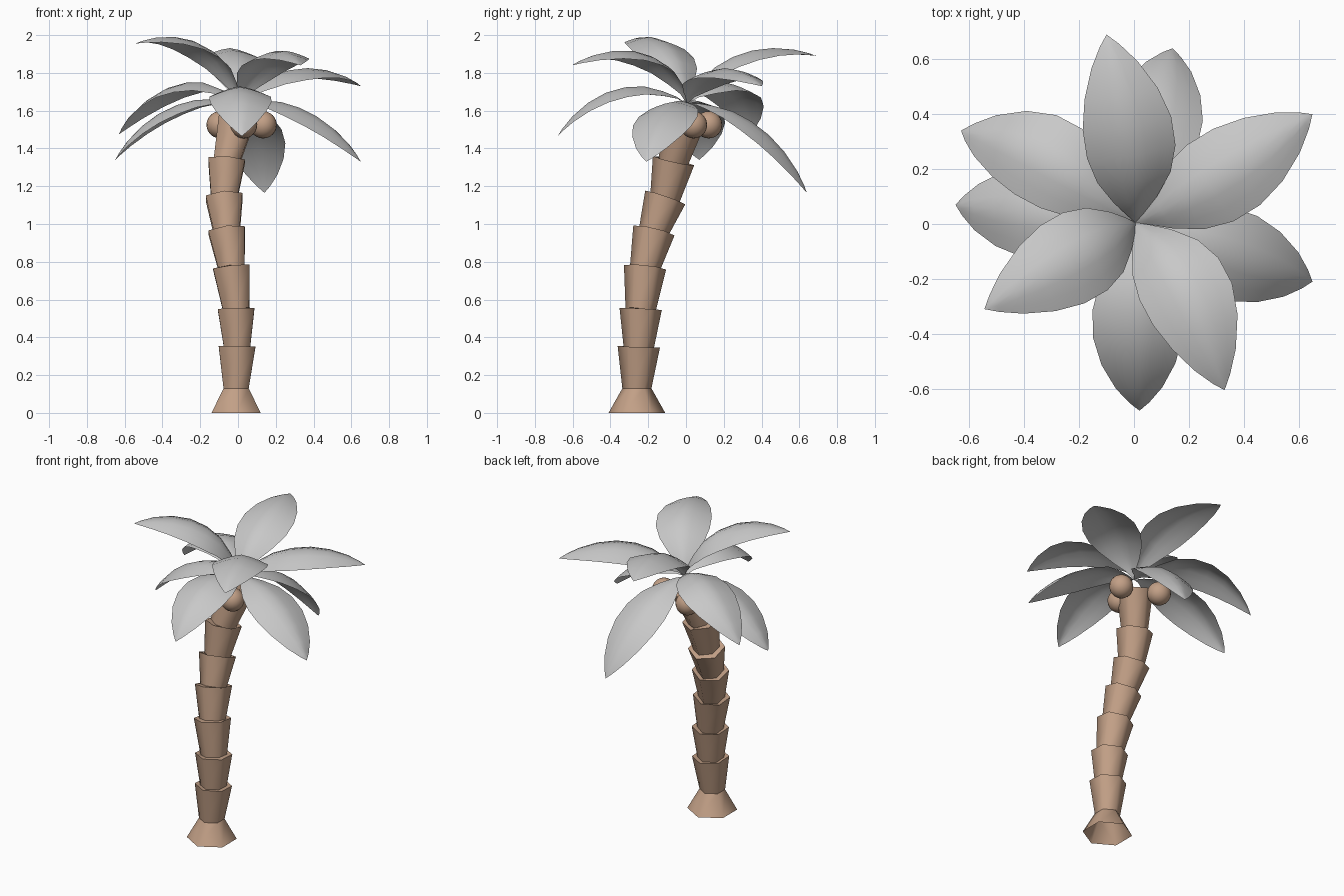
import bpy, bmesh, math
from mathutils import Vector

if "Cube" in bpy.data.objects:
    bpy.data.objects.remove(bpy.data.objects["Cube"], do_unlink=True)


def material(name, rgb):
    m = bpy.data.materials.new(name)
    m.use_nodes = True
    m.diffuse_color = (*rgb, 1)
    m.node_tree.nodes["Principled BSDF"].inputs["Base Color"].default_value = (*rgb, 1)
    return m


bark = material("tan bark", (0.54, 0.35, 0.24))
leaf_grey = material("leaf grey", (0.58, 0.58, 0.58))


def finish(bm, name, mat):
    bmesh.ops.recalc_face_normals(bm, faces=bm.faces)
    mesh = bpy.data.meshes.new(name)
    bm.to_mesh(mesh)
    bm.free()
    mesh.materials.append(mat)
    mesh.polygons.foreach_set("use_smooth", [True] * len(mesh.polygons))
    ob = bpy.data.objects.new(name, mesh)
    bpy.context.scene.collection.objects.link(ob)
    return ob


# Trunk: stacked six-sided flaring cups that follow a leaning line
def hex_ring(bm, centre, radius, axis):
    turn = Vector((0, 0, 1)).rotation_difference(axis)
    ring = []
    for i in range(6):
        a = math.pi / 2 + i * math.pi / 3
        offset = Vector((math.cos(a), math.sin(a), 0)) * radius
        ring.append(bm.verts.new(centre + turn @ offset))
    return ring


joints = [Vector(p) for p in (
    (-0.01, -0.26, 0.13), (-0.005, -0.25, 0.35), (-0.01, -0.24, 0.55),
    (-0.035, -0.217, 0.77), (-0.06, -0.17, 0.965), (-0.073, -0.11, 1.14),
    (-0.06, -0.066, 1.335), (-0.005, 0.0, 1.57))]
up = Vector((0, 0, 1))
bm = bmesh.new()
rings = [hex_ring(bm, Vector((-0.01, -0.26, 0)), 0.15, up),
         hex_ring(bm, joints[0], 0.077, up)]
for low, high in zip(joints, joints[1:]):
    axis = (high - low).normalized()
    if low != joints[0]:
        rings.append(hex_ring(bm, low - axis * 0.005, 0.08, axis))
    rings.append(hex_ring(bm, high, 0.112, axis))
for a, b in zip(rings, rings[1:]):
    for i in range(6):
        j = (i + 1) % 6
        bm.faces.new((a[i], a[j], b[j], b[i]))
bm.faces.new(rings[-1])
# Rims stay crisp while the sides are smooth
for ring in rings:
    for i in range(6):
        bm.edges.get((ring[i - 1], ring[i])).smooth = False
finish(bm, "trunk", bark)

# Coconuts under the crown
for n, place in enumerate(((0.133, 0.04, 1.525), (-0.095, 0.12, 1.525), (0.03, -0.1, 1.525))):
    bm = bmesh.new()
    bmesh.ops.create_uvsphere(bm, u_segments=20, v_segments=12, radius=0.072)
    bmesh.ops.translate(bm, verts=bm.verts, vec=place)
    finish(bm, f"coconut_{n + 1}", bark)

# Leaves: arched sheets from one root, rows are (along, rise, half width)
root = Vector((0.005, 0.005, 1.635))
rows = ((0.06, 0.3, 0.03), (0.15, 0.58, 0.08), (0.28, 0.88, 0.135), (0.42, 1.0, 0.163),
        (0.57, 0.98, 0.163), (0.72, 0.8, 0.135), (0.86, 0.49, 0.085), (0.95, 0.2, 0.036))
columns = (-1, -0.67, -0.33, 0, 0.33, 0.67, 1)


def leaf(name, tip, arch=0.13, sweep=0):
    chord = Vector(tip) - root
    side = up.cross(chord).normalized()
    rise = chord.cross(side).normalized()
    bm = bmesh.new()
    start, end = bm.verts.new(root), bm.verts.new(tip)
    grid = []
    for t, h, w in rows:
        spine = root + chord * t + rise * h * arch + side * sweep * 4 * t * (1 - t)
        grid.append([bm.verts.new(spine + side * w * c - rise * w * 0.32 * abs(c) ** 1.4)
                     for c in columns])
    for i in range(len(columns) - 1):
        bm.faces.new((start, grid[0][i], grid[0][i + 1]))
        for a, b in zip(grid, grid[1:]):
            bm.faces.new((a[i], b[i], b[i + 1], a[i + 1]))
        bm.faces.new((grid[-1][i], end, grid[-1][i + 1]))
    ob = finish(bm, name, leaf_grey)
    if ob.data.polygons[len(rows) // 2].normal.z < 0:
        ob.data.flip_normals()


leaf("leaf_back_high", (-0.10, 0.69, 1.89), arch=0.15, sweep=-0.025)
leaf("leaf_back_low", (0.14, 0.64, 1.165))
leaf("leaf_back_left", (0.65, 0.40, 1.73), arch=0.14, sweep=-0.02)
leaf("leaf_left_low", (0.65, -0.21, 1.33), arch=0.12)
leaf("leaf_front_left", (0.33, -0.605, 1.84), arch=0.175, sweep=0.045)
leaf("leaf_front_low", (0.02, -0.68, 1.465), arch=0.165)
leaf("leaf_front_right", (-0.545, -0.31, 1.955), arch=0.175)
leaf("leaf_right_low", (-0.65, 0.07, 1.34))
leaf("leaf_back_right", (-0.63, 0.34, 1.475), arch=0.185, sweep=-0.05)
